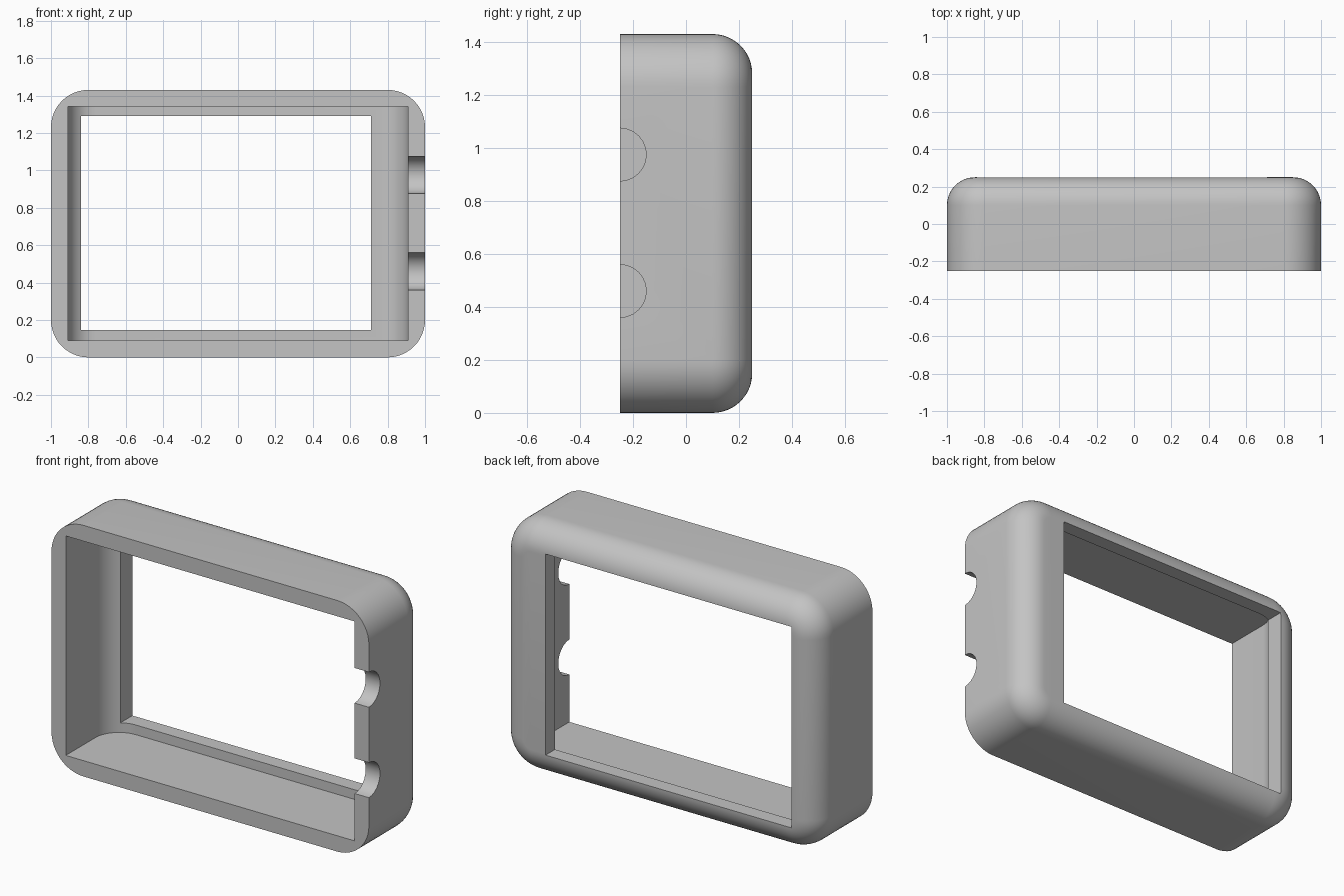
import bpy
import bmesh
import math

cube = bpy.data.objects.get("Cube")
if cube:
    bpy.data.objects.remove(cube, do_unlink=True)

HALF_W, HEIGHT, HALF_D = 1.0, 1.43, 0.25
CORNER, FILLET = 0.2, 0.15
STEPS = 12

grey = bpy.data.materials.new("plain grey")
grey.use_nodes = True
colour = (0.55, 0.55, 0.55, 1)
grey.diffuse_color = colour
grey.node_tree.nodes["Principled BSDF"].inputs["Base Color"].default_value = colour


def make_object(name, bm):
    bmesh.ops.recalc_face_normals(bm, faces=bm.faces)
    mesh = bpy.data.meshes.new(name)
    bm.to_mesh(mesh)
    bm.free()
    obj = bpy.data.objects.new(name, mesh)
    bpy.context.collection.objects.link(obj)
    mesh.materials.append(grey)
    return obj


def loft(name, rings):
    """Skin matching closed rings of points and cap both ends."""
    bm = bmesh.new()
    loops = [[bm.verts.new(p) for p in ring] for ring in rings]
    for a, b in zip(loops, loops[1:]):
        for i in range(len(a)):
            j = (i + 1) % len(a)
            bm.faces.new((a[i], a[j], b[j], b[i]))
    bm.faces.new(loops[0])
    bm.faces.new(loops[-1])
    return make_object(name, bm)


def arc(cx, cy, radius, start, end):
    for i in range(STEPS + 1):
        t = math.radians(start + (end - start) * i / STEPS)
        yield cx + radius * math.cos(t), cy + radius * math.sin(t)


def rounded_ring(inset, y):
    cx, cz = HALF_W - CORNER, HEIGHT / 2 - CORNER
    ring = []
    for k, (sx, sz) in enumerate([(1, 1), (-1, 1), (-1, -1), (1, -1)]):
        ring += [(x, y, z + HEIGHT / 2) for x, z in
                 arc(sx * cx, sz * cz, CORNER - inset, 90 * k, 90 * k + 90)]
    return ring


# Outer shell: rounded rectangle with a filleted back edge
rings = [rounded_ring(0, -HALF_D)]
for c, y in arc(0, HALF_D - FILLET, FILLET, 0, 90):
    rings.append(rounded_ring(FILLET - c, y))
bezel = loft("bezel_frame", rings)

# Cavity open to the front, rounded at its left and right back edges
inner_x, back_y, r = 0.91, 0.165, 0.15
outline = [(-inner_x, -0.4), (inner_x, -0.4)]
outline += arc(inner_x - r, back_y - r, r, 0, 90)
outline += arc(r - inner_x, back_y - r, r, 90, 180)
cutters = [loft("cavity_cutter", [[(x, y, z) for x, y in outline]
                                  for z in (0.09, 1.34)])]

# Screen window through the back
window = [(-0.84, 0.145), (0.71, 0.145), (0.71, 1.29), (-0.84, 1.29)]
cutters.append(loft("window_cutter", [[(x, y, z) for x, z in window]
                                      for y in (0, 0.4)]))

# Two half-round cable notches in the left wall
for z in (0.46, 0.975):
    circle = list(arc(-HALF_D, z, 0.1, 0, 180))
    circle += list(arc(-HALF_D, z, 0.1, 180, 360))[1:-1]
    cutters.append(loft("notch_cutter", [[(x, y, h) for y, h in circle]
                                         for x in (0.8, 1.1)]))

bpy.ops.object.select_all(action="DESELECT")
bpy.context.view_layer.objects.active = bezel
bezel.select_set(True)
for cutter in cutters:
    cutter.hide_render = True
    mod = bezel.modifiers.new("cut", "BOOLEAN")
    mod.operation = "DIFFERENCE"
    mod.solver = "EXACT"
    mod.object = cutter
    bpy.ops.object.modifier_apply(modifier=mod.name)
for cutter in cutters:
    bpy.data.objects.remove(cutter, do_unlink=True)

bpy.ops.object.shade_smooth_by_angle(angle=math.radians(30))
